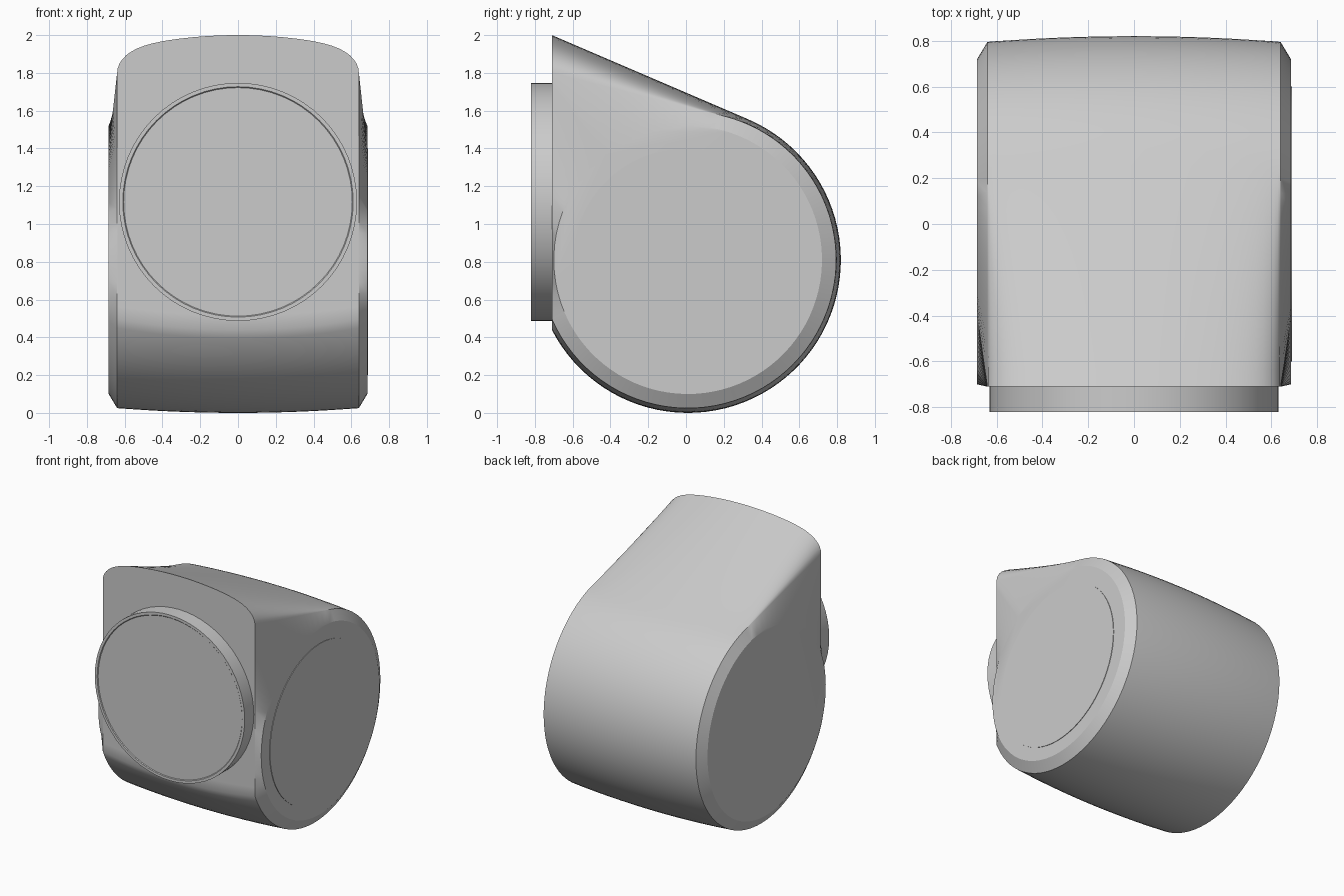
import bpy
import bmesh
from math import sin, cos, pi, atan2, acos, hypot, sqrt, radians
from mathutils import Matrix, Vector

cube = bpy.data.objects.get("Cube")
if cube:
    bpy.data.objects.remove(cube, do_unlink=True)

GREY = (0.6, 0.6, 0.6, 1)
mat = bpy.data.materials.new("plain grey")
mat.use_nodes = True
mat.diffuse_color = GREY
mat.node_tree.nodes["Principled BSDF"].inputs["Base Color"].default_value = GREY

# Shared measurements: drum centre in the side plane, front plane, half widths
CY, CZ = 0.01, 0.81
FRONT = -0.71
RIM_X, SIDE_X, SIDE_R = 0.64, 0.685, 0.71


def finish(name, bm):
    bmesh.ops.recalc_face_normals(bm, faces=bm.faces)
    mesh = bpy.data.meshes.new(name)
    bm.to_mesh(mesh)
    bm.free()
    mesh.materials.append(mat)
    obj = bpy.data.objects.new(name, mesh)
    bpy.context.collection.objects.link(obj)
    bpy.ops.object.select_all(action='DESELECT')
    obj.select_set(True)
    bpy.context.view_layer.objects.active = obj
    bpy.ops.object.shade_smooth_by_angle(angle=radians(30))
    return obj


def loft(bm, loops):
    """Bridge equal loops of points and cap both ends."""
    rows = [[bm.verts.new(p) for p in loop] for loop in loops]
    for a, b in zip(rows, rows[1:]):
        for i in range(len(a)):
            j = (i + 1) % len(a)
            bm.faces.new((a[i], a[j], b[j], b[i]))
    bm.faces.new(rows[0])
    bm.faces.new(rows[-1])


def teardrop(r, top, arc=60, line=14, front=20):
    """Side outline: round drum, straight sloping roof, flat front."""
    dy, dz = FRONT - CY, top - CZ
    end = atan2(dz, dy) - acos(r / hypot(dy, dz))
    start = -acos(dy / r)
    pts = []
    for i in range(arc + 1):
        a = start + (end - start) * i / arc
        pts.append(Vector((CY + r * cos(a), CZ + r * sin(a))))
    low, tangent, apex = pts[0], pts[-1], Vector((FRONT, top))
    pts += [tangent.lerp(apex, i / line) for i in range(1, line + 1)]
    pts += [apex.lerp(low, i / front) for i in range(1, front)]
    return pts


def side_disc(outline):
    """Project an outline radially onto the flat round side."""
    c = Vector((CY, CZ))
    return [c + (p - c).normalized() * SIDE_R for p in outline]


# Body: crowned sections across the width, ending in bevelled round sides
def section(u):
    top = 2 - 0.08 * u ** 2 - 0.12 * (1 - sqrt(max(0, 1 - u ** 8)))
    return teardrop(CZ - 0.025 * u ** 2, top)


STEPS = 16
loops = []
for k in range(-STEPS, STEPS + 1):
    u = sin(k / STEPS * pi / 2)
    loops.append([(u * RIM_X, p.x, p.y) for p in section(abs(u))])
disc = side_disc(section(1))
loops.insert(0, [(-SIDE_X, p.x, p.y) for p in disc])
loops.append([(SIDE_X, p.x, p.y) for p in disc])
bm = bmesh.new()
loft(bm, loops)
finish("body", bm)


def turned(name, profile, place, segments=64):
    """Solid of revolution from (radius, height) pairs along local z."""
    bm = bmesh.new()
    loft(bm, [[(r * cos(2 * pi * i / segments), r * sin(2 * pi * i / segments), h)
               for i in range(segments)] for r, h in profile])
    bmesh.ops.transform(bm, matrix=place, verts=bm.verts)
    return finish(name, bm)


# Round front collar with a slightly sunken face
turned("front_collar",
       [(0.63, -0.02), (0.63, 0.11), (0.61, 0.11), (0.605, 0.105)],
       Matrix.Translation((0, FRONT, 1.117)) @ Matrix.Rotation(pi / 2, 4, 'X'))

# Thin round cover on the left side
turned("left_side_cover",
       [(0.6, -0.004), (0.6, 0.004)],
       Matrix.Translation((SIDE_X, 0, 0.8)) @ Matrix.Rotation(pi / 2, 4, 'Y'))
